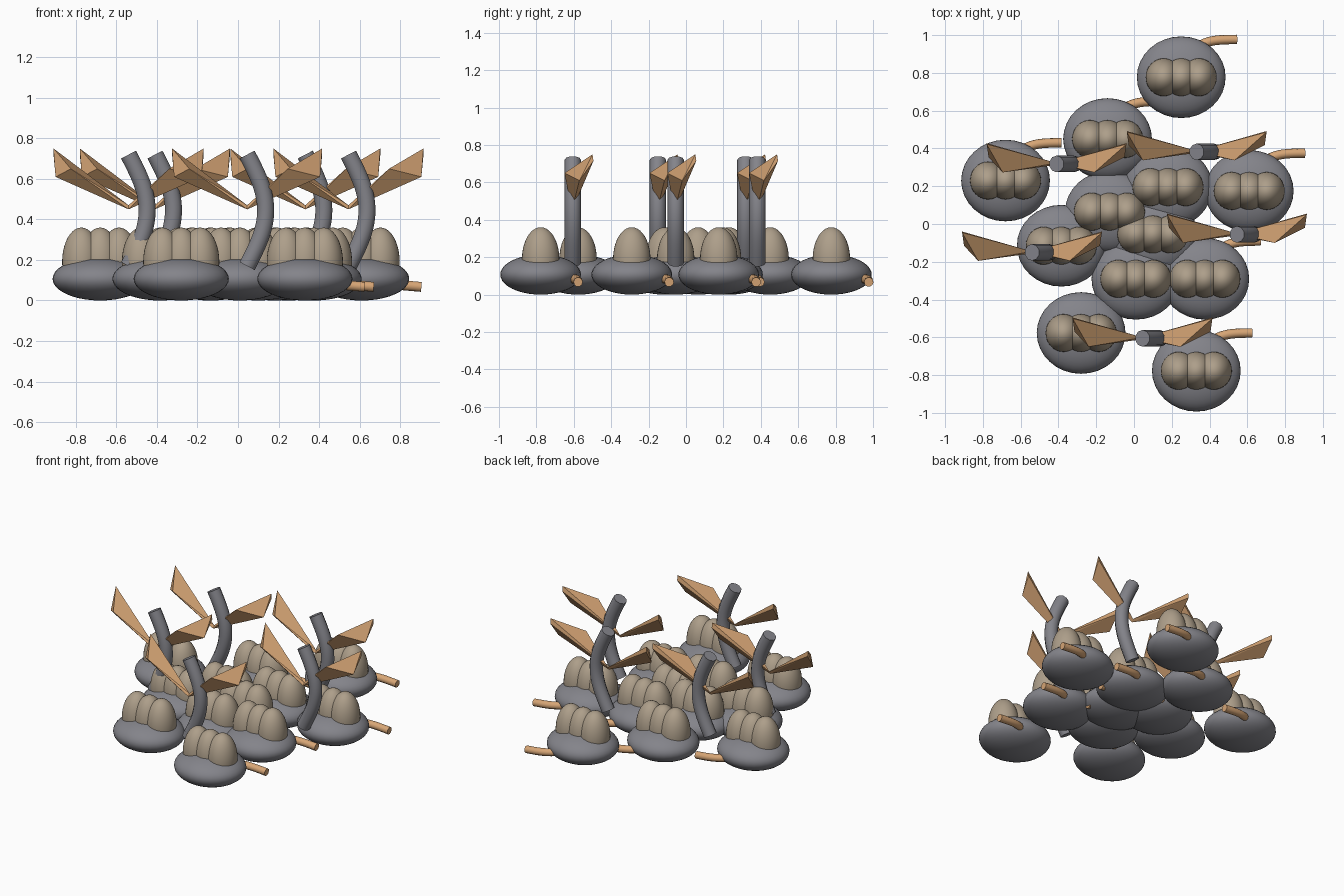
import bpy, bmesh, math

cube = bpy.data.objects.get("Cube")
if cube:
    bpy.data.objects.remove(cube, do_unlink=True)


def material(name, colour):
    mat = bpy.data.materials.new(name)
    mat.use_nodes = True
    mat.diffuse_color = colour
    mat.node_tree.nodes["Principled BSDF"].inputs["Base Color"].default_value = colour
    return mat


slate = material("slate_grey", (0.23, 0.23, 0.255, 1))
sand = material("sand_beige", (0.42, 0.345, 0.255, 1))
tan = material("warm_tan", (0.68, 0.38, 0.18, 1))


def place(name, mesh, location):
    obj = bpy.data.objects.new(name, mesh)
    obj.location = location
    bpy.context.collection.objects.link(obj)
    return obj


def smooth(mesh, angle=40):
    """Smooth shading that keeps the end caps sharp."""
    obj = place("shading_helper", mesh, (0, 0, 0))
    bpy.ops.object.select_all(action="DESELECT")
    obj.select_set(True)
    bpy.context.view_layer.objects.active = obj
    bpy.ops.object.shade_smooth_by_angle(angle=math.radians(angle))
    bpy.data.objects.remove(obj, do_unlink=True)
    return mesh


def ellipsoid(name, radii, mat):
    bm = bmesh.new()
    bmesh.ops.create_uvsphere(bm, u_segments=32, v_segments=20, radius=1)
    bmesh.ops.scale(bm, vec=radii, verts=bm.verts)
    mesh = bpy.data.meshes.new(name)
    bm.to_mesh(mesh)
    bm.free()
    mesh.materials.append(mat)
    return smooth(mesh)


def tube(name, path, radius, mat):
    curve = bpy.data.curves.new(name + "_path", "CURVE")
    curve.dimensions = "3D"
    curve.bevel_depth = radius
    curve.bevel_resolution = 3
    curve.use_fill_caps = True
    spline = curve.splines.new("NURBS")
    spline.points.add(len(path) - 1)
    for point, co in zip(spline.points, path):
        point.co = (*co, 1)
    spline.order_u = 4
    spline.use_endpoint_u = True
    spline.resolution_u = 4
    obj = place("path_helper", curve, (0, 0, 0))
    bpy.context.view_layer.update()
    depsgraph = bpy.context.evaluated_depsgraph_get()
    mesh = bpy.data.meshes.new_from_object(obj.evaluated_get(depsgraph))
    mesh.name = name
    bpy.data.objects.remove(obj, do_unlink=True)
    mesh.materials.clear()
    mesh.materials.append(mat)
    return smooth(mesh)


def blade(name, points, mat):
    bm = bmesh.new()
    for co in points:
        bm.verts.new(co)
    bmesh.ops.convex_hull(bm, input=bm.verts)
    bmesh.ops.recalc_face_normals(bm, faces=bm.faces)
    mesh = bpy.data.meshes.new(name)
    bm.to_mesh(mesh)
    bm.free()
    mesh.materials.append(mat)
    return mesh


# Shared part shapes
base_mesh = ellipsoid("base", (0.235, 0.216, 0.107), slate)
lobe_mesh = ellipsoid("lobe", (0.095, 0.1, 0.17), sand)
tail_mesh = tube("tail", [(0.02, 0.06, 0.09), (0.06, 0.15, 0.09), (0.13, 0.19, 0.083),
                          (0.2, 0.2, 0.075), (0.295, 0.2, 0.067)], 0.025, tan)

# Bowed column, bulging to the left
column_path = []
for i in range(11):
    t = i / 5 - 1
    column_path.append((0.093 * math.cos(t * math.pi / 2), 0, 0.445 + 0.275 * t))
column_mesh = tube("column", column_path, 0.044, slate)


def blade_points(side, fold):
    """Thin wedge from a pointed root to a tall outer edge."""
    return [(0, -0.005, 0.45), (0, 0.005, 0.47), (side * 0.37, 0.105, 0.75),
            (side * 0.37, 0.11, 0.715), (side * 0.36, 0.035, 0.61),
            (side * fold, -0.045, 0.65)]


left_blade = blade("left_blade", blade_points(1, 0.2), tan)
right_blade = blade("right_blade", blade_points(-1, 0.285), tan)

# Rounded bases, each with three lobes and a curved tail
base_spots = [(0.25, 0.777), (-0.14, 0.45), (-0.68, 0.23), (0.18, 0.195),
              (0.61, 0.175), (-0.13, 0.065), (-0.385, -0.115), (0.1, -0.055),
              (0.01, -0.29), (0.375, -0.29), (-0.28, -0.577), (0.33, -0.777)]
for x, y in base_spots:
    place("base", base_mesh, (x, y, 0.107))
    place("tail", tail_mesh, (x, y, 0))
    for k in (-1, 0, 1):
        place("lobe", lobe_mesh, (x + k * 0.093, y, 0.19))

# Columns with a pair of blades
for x, y in [(-0.41, 0.318), (0.332, 0.382), (-0.54, -0.15), (0.545, -0.055), (0.045, -0.605)]:
    place("column", column_mesh, (x, y, 0))
    place("left_blade", left_blade, (x, y, 0))
    place("right_blade", right_blade, (x, y, 0))
